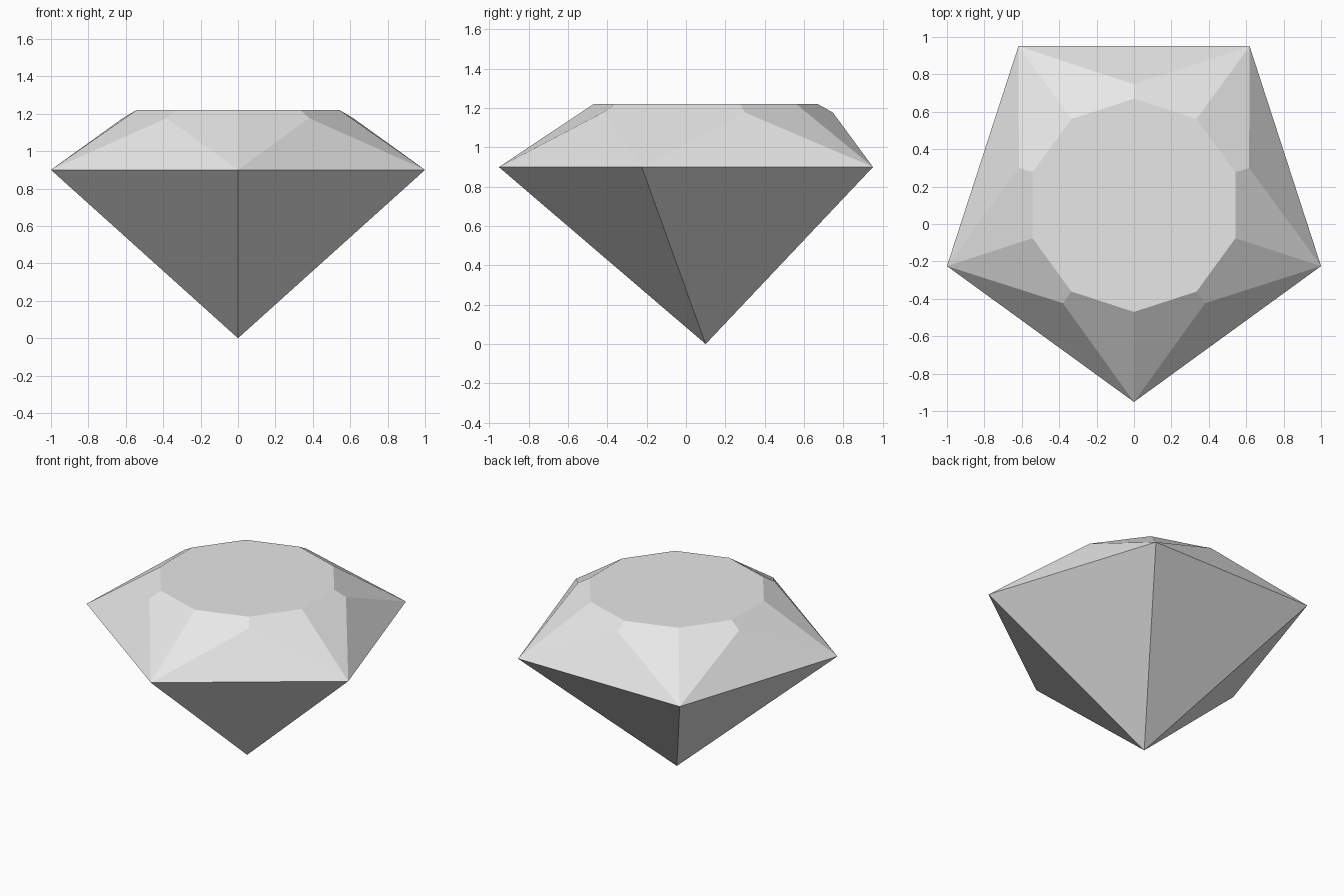
import bpy
import bmesh
from math import cos, sin, radians

cube = bpy.data.objects.get("Cube")
if cube:
    bpy.data.objects.remove(cube, do_unlink=True)

CENTRE_Y = 0.10


def ring(bm, count, radius, z, start):
    """Evenly spaced vertices, counter-clockwise from the start angle."""
    verts = []
    for i in range(count):
        a = radians(start + 360 * i / count)
        verts.append(bm.verts.new((radius * cos(a), CENTRE_Y + radius * sin(a), z)))
    return verts


# Pale grey stone
stone = bpy.data.materials.new("pale_grey_stone")
stone.use_nodes = True
colour = (0.8, 0.8, 0.8, 1)
stone.diffuse_color = colour
stone.node_tree.nodes["Principled BSDF"].inputs["Base Color"].default_value = colour

bm = bmesh.new()
girdle = ring(bm, 5, 1.0515, 0.90, -90)    # widest pentagon
shoulder = ring(bm, 5, 0.647, 1.177, -54)  # points between the corners
table = ring(bm, 10, 0.57, 1.22, -90)      # flat top
culet = bm.verts.new((0, CENTRE_Y, 0))     # bottom tip

bm.faces.new(table)
for i in range(5):
    j = (i + 1) % 5
    t0, t1, t2 = table[2 * i], table[2 * i + 1], table[(2 * i + 2) % 10]
    bm.faces.new((girdle[j], girdle[i], culet))             # lower facet
    bm.faces.new((girdle[i], girdle[j], shoulder[i]))       # side facet
    bm.faces.new((girdle[i], shoulder[i], t1, t0))          # half kite
    bm.faces.new((shoulder[i], girdle[j], t2, t1))          # mirrored half kite
bmesh.ops.recalc_face_normals(bm, faces=bm.faces[:])

mesh = bpy.data.meshes.new("cut_gem")
bm.to_mesh(mesh)
bm.free()
mesh.materials.append(stone)
gem = bpy.data.objects.new("cut_gem", mesh)
bpy.context.collection.objects.link(gem)
